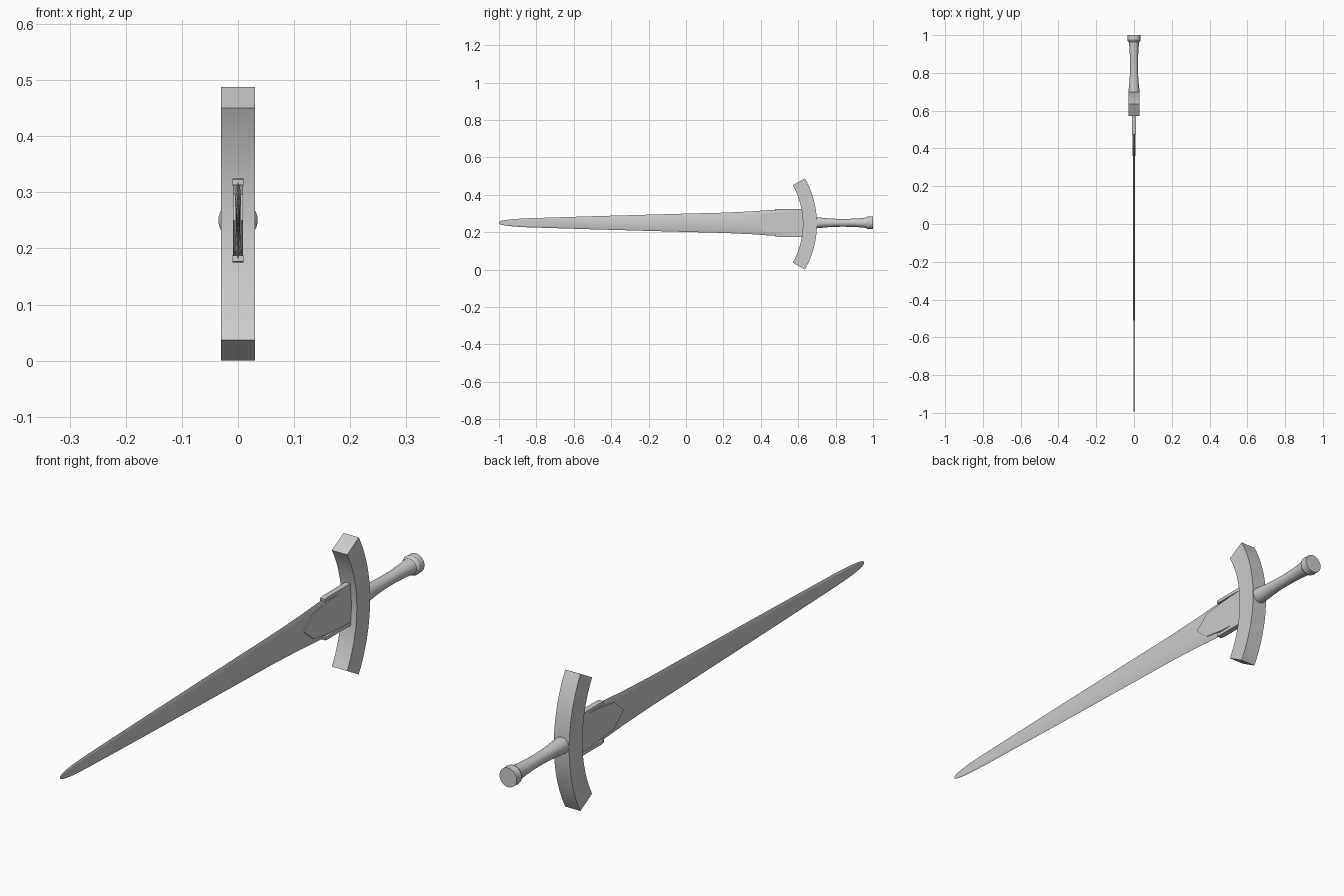
import bpy, bmesh, math

if "Cube" in bpy.data.objects:
    bpy.data.objects.remove(bpy.data.objects["Cube"])

ZC = 0.25  # height of the blade axis


def finish(name, bm, smooth=None):
    bmesh.ops.recalc_face_normals(bm, faces=bm.faces)
    me = bpy.data.meshes.new(name)
    bm.to_mesh(me)
    bm.free()
    ob = bpy.data.objects.new(name, me)
    bpy.context.collection.objects.link(ob)
    if smooth:
        bpy.ops.object.select_all(action='DESELECT')
        ob.select_set(True)
        bpy.context.view_layer.objects.active = ob
        bpy.ops.object.shade_smooth_by_angle(angle=math.radians(smooth))
    return ob


def loft(name, rings, smooth=None):
    """Skin a list of equal-length point rings and cap both ends."""
    bm = bmesh.new()
    vs = [[bm.verts.new(p) for p in r] for r in rings]
    n = len(rings[0])
    for a, b in zip(vs, vs[1:]):
        for i in range(n):
            j = (i + 1) % n
            bm.faces.new((a[i], a[j], b[j], b[i]))
    bm.faces.new(vs[0])
    bm.faces.new(vs[-1])
    return finish(name, bm, smooth)


def slab(name, outline, half):
    """Extrude a (y, z) outline symmetrically along x."""
    return loft(name, [[(x, y, z) for y, z in outline] for x in (-half, half)])


# Blade: tapering flattened hexagon, (y, half width, half thickness)
stations = [(-1.0, 0.004, 0.001), (-0.99, 0.010, 0.0015), (-0.965, 0.015, 0.002),
            (-0.92, 0.020, 0.0025), (-0.85, 0.024, 0.003), (-0.5, 0.035, 0.004),
            (0.0, 0.049, 0.0045), (0.2, 0.054, 0.005), (0.35, 0.061, 0.005),
            (0.46, 0.069, 0.006), (0.64, 0.071, 0.006)]
loft("blade", [[(0, y, ZC + w), (t, y, ZC + 0.72 * w), (t, y, ZC - 0.72 * w),
                (0, y, ZC - w), (-t, y, ZC - 0.72 * w), (-t, y, ZC + 0.72 * w)]
               for y, w, t in stations], 20)

# Pointed reinforcing plate at the blade root
slab("root_plate", [(0.36, ZC), (0.415, ZC + 0.046), (0.50, ZC + 0.058), (0.64, ZC + 0.065),
                    (0.64, ZC - 0.065), (0.50, ZC - 0.058), (0.415, ZC - 0.046)], 0.0085)

# Rails along both edges of the blade root
for label, s in (("upper", 1), ("lower", -1)):
    slab(label + "_rail", [(0.475, ZC + s * 0.063), (0.475, ZC + s * 0.073), (0.49, ZC + s * 0.075),
                           (0.64, ZC + s * 0.075), (0.64, ZC + s * 0.062)], 0.01)

# Curved crossguard: rectangular section swept on an arc
CY, CZ, RO, RI, HX = 0.204, 0.2437, 0.496, 0.421, 0.03
A = math.asin(CZ / RO)
rings = []
for i in range(25):
    a = -A + 2 * A * i / 24
    rings.append([(x, CY + r * math.cos(a), CZ + r * math.sin(a))
                  for x, r in ((-HX, RI), (HX, RI), (HX, RO), (-HX, RO))])
loft("crossguard", rings, 30)


# Waisted grip and pommel: turned around the y axis
def lathe(name, profile, n=32):
    return loft(name, [[(r * math.cos(2 * math.pi * k / n), y, ZC + r * math.sin(2 * math.pi * k / n))
                        for k in range(n)] for y, r in profile], 30)


lathe("grip", [(0.68, 0.029), (0.705, 0.029), (0.725, 0.027), (0.755, 0.024), (0.80, 0.0215),
               (0.84, 0.021), (0.88, 0.0215), (0.92, 0.0235), (0.95, 0.026), (0.97, 0.029)])
lathe("pommel", [(0.964, 0.028), (0.969, 0.033), (0.975, 0.035), (0.981, 0.0335),
                 (0.986, 0.034), (1.0, 0.034)])
